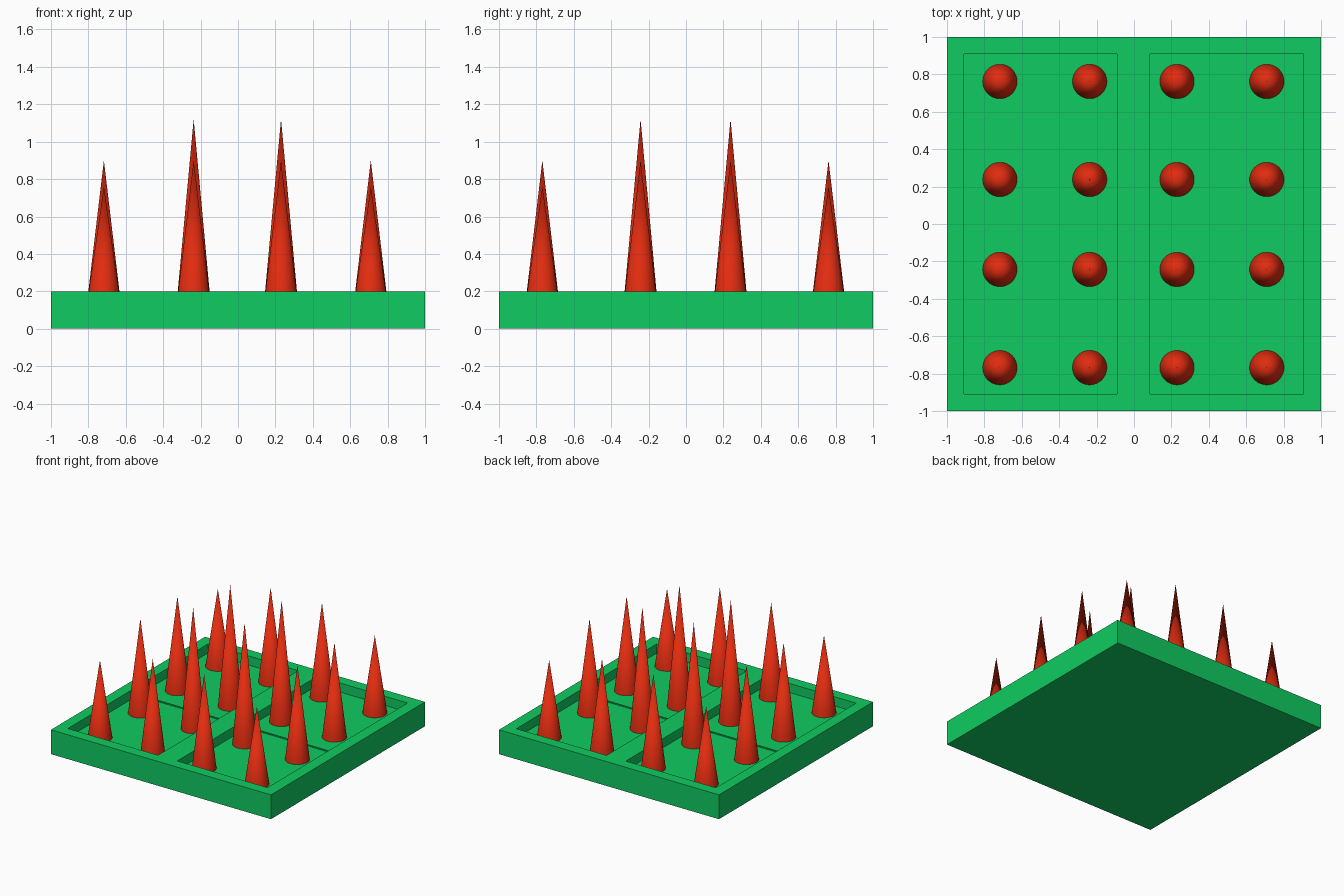
import bpy

if "Cube" in bpy.data.objects:
    bpy.data.objects.remove(bpy.data.objects["Cube"])

FLOOR = 0.125   # height of the recessed floor
TOP = 0.2       # height of the rim


def material(name, rgb):
    m = bpy.data.materials.new(name)
    m.diffuse_color = (*rgb, 1)
    m.use_nodes = True
    m.node_tree.nodes["Principled BSDF"].inputs["Base Color"].default_value = m.diffuse_color
    return m


green = material("green", (0.005, 0.6, 0.12))
red = material("red", (0.75, 0.025, 0.005))


def box(name, x0, x1, y0, y1, z0, z1):
    bpy.ops.mesh.primitive_cube_add(
        size=1, location=((x0 + x1) / 2, (y0 + y1) / 2, (z0 + z1) / 2))
    ob = bpy.context.object
    ob.name = name
    ob.scale = (x1 - x0, y1 - y0, z1 - z0)
    bpy.ops.object.transform_apply(location=True, rotation=False, scale=True)
    ob.data.materials.append(green)
    return ob


# Square tray with a long recess on either side of the middle rib
tray = box("tray", -1, 1, -1, 1, 0, TOP)
for x0, x1 in ((-0.91, -0.09), (0.085, 0.905)):
    cutter = box("recess_cutter", x0, x1, -0.91, 0.91, FLOOR, 0.4)
    cutter.hide_render = True
    mod = tray.modifiers.new("recess", "BOOLEAN")
    mod.operation = "DIFFERENCE"
    mod.solver = "EXACT"
    mod.object = cutter
    bpy.context.view_layer.objects.active = tray
    bpy.ops.object.modifier_apply(modifier=mod.name)
    bpy.data.objects.remove(cutter)
    # Thin seam across the recess floor
    box("floor_seam", x0, x1, -0.006, 0.006, FLOOR - 0.01, FLOOR + 0.008)

# Four by four spikes, tallest in the middle and shortest at the corners
TIPS = (1.12, 0.9, 0.76)
for i, x in enumerate((-0.717, -0.237, 0.23, 0.71)):
    for j, y in enumerate((-0.768, -0.243, 0.238, 0.762)):
        tip = TIPS[(i in (0, 3)) + (j in (0, 3))]
        h = tip - FLOOR
        bpy.ops.mesh.primitive_cone_add(
            vertices=48, radius1=0.092, radius2=0, depth=h,
            location=(x, y, FLOOR + h / 2))
        spike = bpy.context.object
        spike.name = f"spike_{i}_{j}"
        spike.data.materials.append(red)
        bpy.ops.object.shade_smooth_by_angle()
